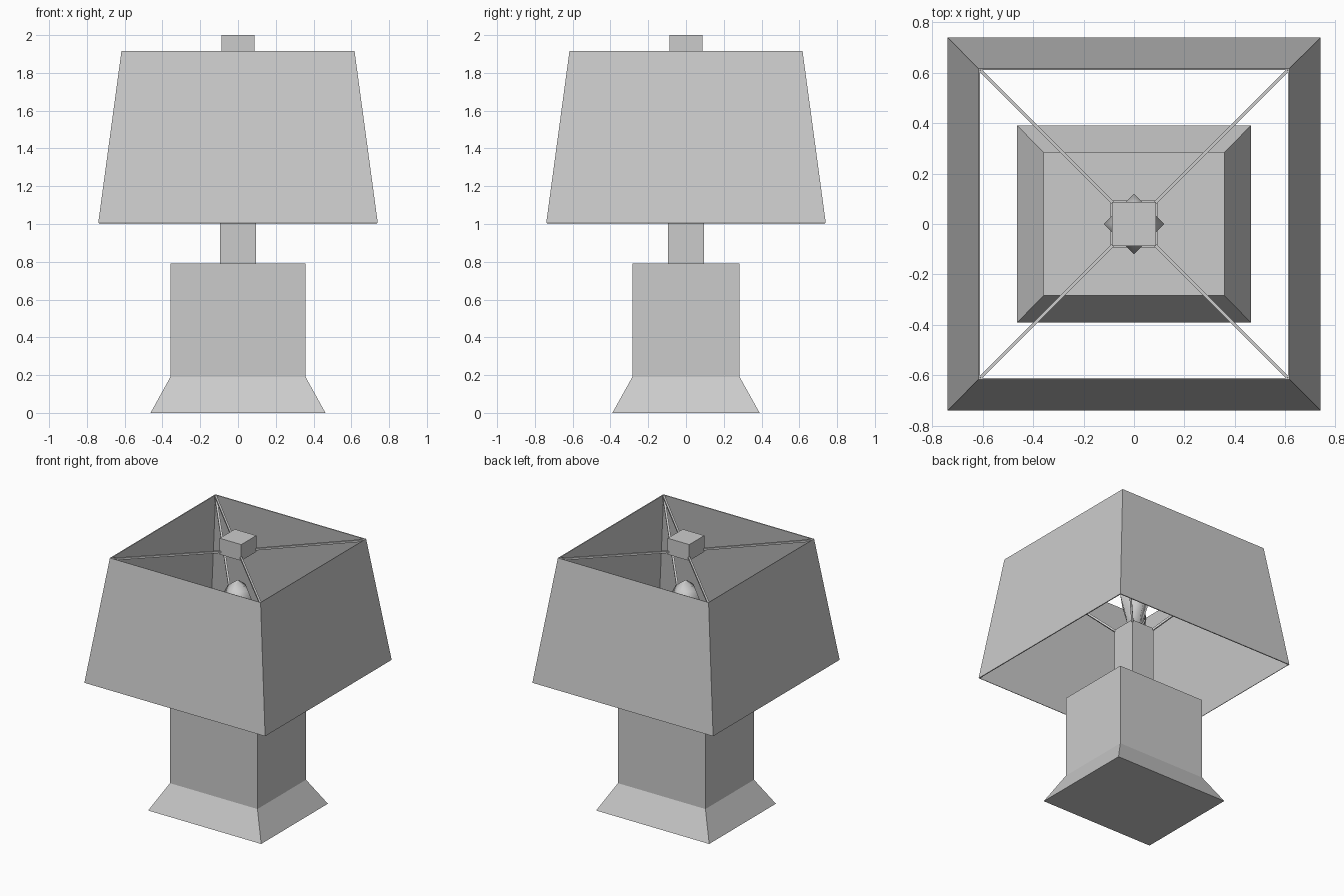
import bpy, bmesh, math
from mathutils import Vector

if "Cube" in bpy.data.objects:
    bpy.data.objects.remove(bpy.data.objects["Cube"])


def make(name, verts, faces):
    mesh = bpy.data.meshes.new(name)
    mesh.from_pydata(verts, [], faces)
    bm = bmesh.new()
    bm.from_mesh(mesh)
    bmesh.ops.recalc_face_normals(bm, faces=bm.faces)
    bm.to_mesh(mesh)
    bm.free()
    ob = bpy.data.objects.new(name, mesh)
    bpy.context.collection.objects.link(ob)
    return ob


def loft(name, rings, closed=True):
    """Skin a stack of four-cornered rings, optionally capped."""
    verts = [v for r in rings for v in r]
    faces = [(4*k + i, 4*k + (i+1) % 4, 4*k + 4 + (i+1) % 4, 4*k + 4 + i)
             for k in range(len(rings) - 1) for i in range(4)]
    if closed:
        n = len(verts)
        faces += [(3, 2, 1, 0), (n-4, n-3, n-2, n-1)]
    return make(name, verts, faces)


def rect(x, y, z):
    return [(-x, -y, z), (x, -y, z), (x, y, z), (-x, y, z)]


def diamond(r, z):
    return [(r, 0, z), (0, r, z), (-r, 0, z), (0, -r, z)]


def rod(name, a, b, h=0.007):
    """Thin square bar between two points."""
    a, b = Vector(a), Vector(b)
    d = (b - a).normalized()
    side = d.cross(Vector((0, 0, 1))).normalized() * h
    up = side.cross(d).normalized() * h
    return loft(name, [[p - side - up, p + side - up, p + side + up, p - side + up]
                       for p in (a, b)])


# Flared foot and block body
loft("lamp_base", [rect(0.463, 0.39, 0), rect(0.358, 0.284, 0.19),
                   rect(0.358, 0.284, 0.79)])

# Neck and top finial
loft("neck", [rect(0.094, 0.094, 0.79), rect(0.094, 0.094, 1.33)])
loft("finial", [rect(0.088, 0.088, 1.88), rect(0.088, 0.088, 2.0)])

# Open tapered shade with a thin wall
shade = loft("shade", [rect(0.74, 0.74, 1.005), rect(0.617, 0.617, 1.915)], closed=False)
wall = shade.modifiers.new("wall", 'SOLIDIFY')
wall.thickness = 0.008
wall.offset = -1

# Four-sided smooth bulb
bulb = loft("bulb", [diamond(r, z) for r, z in
                     ((0.055, 1.32), (0.075, 1.42), (0.12, 1.55),
                      (0.085, 1.62), (0.004, 1.68))])
for p in bulb.data.polygons:
    p.use_smooth = True

# Wire frame: level rods from the finial, sloping rods from the neck
for i, (sx, sy) in enumerate(((1, 1), (-1, 1), (-1, -1), (1, -1))):
    corner = (0.609*sx, 0.609*sy, 1.905)
    rod(f"top_rod_{i}", (0.083*sx, 0.083*sy, 1.90), corner)
    rod(f"support_rod_{i}", (0.088*sx, 0.088*sy, 1.32), (0.609*sx, 0.609*sy, 1.895))
